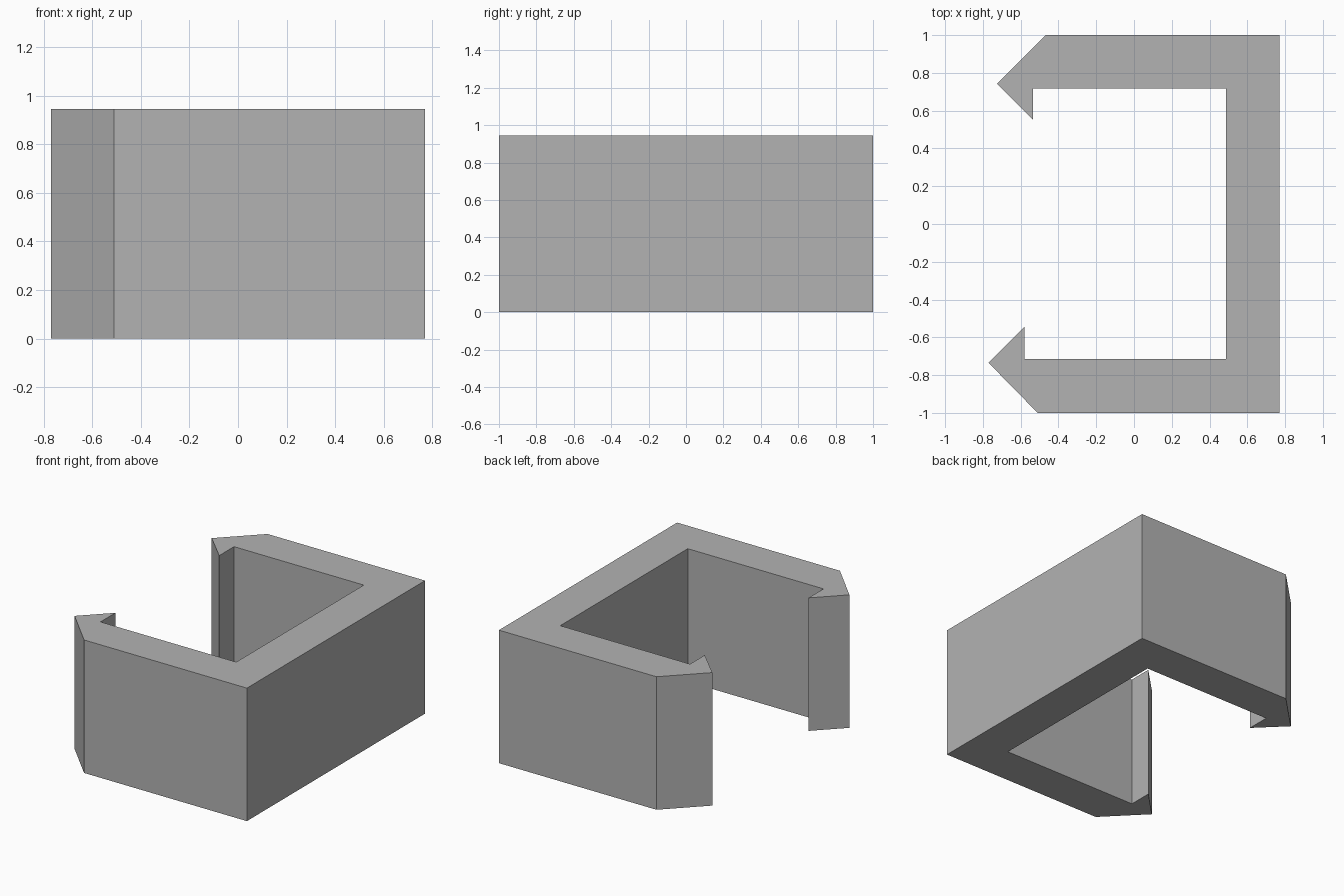
import bpy
import bmesh

cube = bpy.data.objects.get("Cube")
if cube:
    bpy.data.objects.remove(cube, do_unlink=True)

HEIGHT = 0.945

# Plain grey plastic
grey = bpy.data.materials.new("plain_grey")
grey.use_nodes = True
colour = (0.45, 0.45, 0.45, 1)
grey.diffuse_color = colour
grey.node_tree.nodes["Principled BSDF"].inputs["Base Color"].default_value = colour


def extrude_profile(name, points, height):
    """Raise a flat outline into a solid standing on the ground."""
    bm = bmesh.new()
    base = bm.faces.new([bm.verts.new((x, y, 0)) for x, y in points])
    raised = bmesh.ops.extrude_face_region(bm, geom=[base], use_keep_orig=True)
    top = [v for v in raised["geom"] if isinstance(v, bmesh.types.BMVert)]
    bmesh.ops.translate(bm, verts=top, vec=(0, 0, height))
    bmesh.ops.recalc_face_normals(bm, faces=bm.faces)
    mesh = bpy.data.meshes.new(name)
    bm.to_mesh(mesh)
    bm.free()
    mesh.materials.append(grey)
    obj = bpy.data.objects.new(name, mesh)
    bpy.context.collection.objects.link(obj)
    return obj


# Front arm with its barbed hook, from the inner corner out to the back wall
front_arm = [(0.486, -0.714), (-0.581, -0.714), (-0.581, -0.546),
             (-0.77, -0.735), (-0.51, -1), (0.77, -1)]
# Slightly shorter rear arm, from the back wall round to the inner corner
rear_arm = [(0.77, 1), (-0.468, 1), (-0.726, 0.742),
            (-0.534, 0.552), (-0.534, 0.718), (0.486, 0.718)]

extrude_profile("clip_body", front_arm + rear_arm, HEIGHT)
